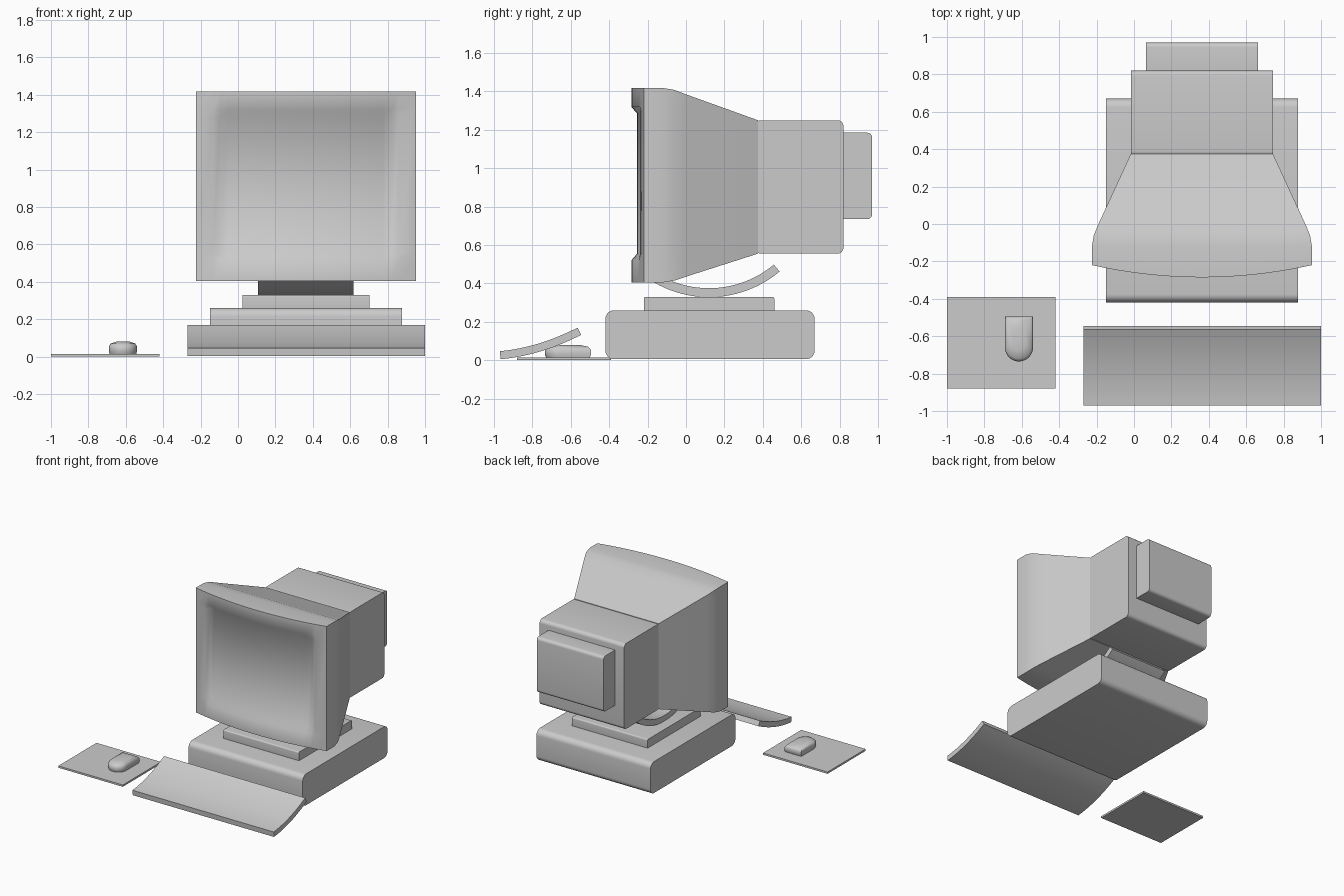
import bpy, bmesh, math
from mathutils import Vector

cube = bpy.data.objects.get("Cube")
if cube:
    bpy.data.objects.remove(cube, do_unlink=True)

CX = 0.363  # centre line of the computer

grey = bpy.data.materials.new("light grey plastic")
grey.use_nodes = True
COLOUR = (0.6, 0.6, 0.6, 1)
grey.diffuse_color = COLOUR
grey.node_tree.nodes["Principled BSDF"].inputs["Base Color"].default_value = COLOUR


def finish(name, bm, angle=50):
    bmesh.ops.recalc_face_normals(bm, faces=bm.faces)
    mesh = bpy.data.meshes.new(name)
    bm.to_mesh(mesh)
    bm.free()
    mesh.materials.append(grey)
    obj = bpy.data.objects.new(name, mesh)
    bpy.context.collection.objects.link(obj)
    bpy.ops.object.select_all(action="DESELECT")
    obj.select_set(True)
    bpy.context.view_layer.objects.active = obj
    bpy.ops.object.shade_smooth_by_angle(angle=math.radians(angle))
    return obj


def extrude_x(name, profile, x0, x1):
    """Sweep a closed (y, z) profile sideways."""
    bm = bmesh.new()
    face = bm.faces.new([bm.verts.new((x0, y, z)) for y, z in profile])
    new = bmesh.ops.extrude_face_region(bm, geom=[face], use_keep_orig=True)["geom"]
    bmesh.ops.translate(bm, vec=(x1 - x0, 0, 0),
                        verts=[v for v in new if isinstance(v, bmesh.types.BMVert)])
    return finish(name, bm)


def rounded_box(name, half, y0, y1, z0, z1, r):
    """Box whose sideways edges are rounded."""
    pts = []
    corners = [(y1 - r, z1 - r), (y0 + r, z1 - r), (y0 + r, z0 + r), (y1 - r, z0 + r)]
    for i, (y, z) in enumerate(corners):
        for k in range(7):
            a = math.pi / 2 * (i + k / 6)
            pts.append((y + r * math.cos(a), z + r * math.sin(a)))
    return extrude_x(name, pts, CX - half, CX + half)


# System unit, stand and rear housings
rounded_box("system_unit", 0.513, -0.42, 0.67, 0.005, 0.26, 0.045)
rounded_box("stand_plate", 0.34, -0.22, 0.46, 0.25, 0.33, 0.01)
rounded_box("monitor_rear_box", 0.38, 0.36, 0.82, 0.555, 1.25, 0.03)
rounded_box("monitor_rear_cap", 0.30, 0.78, 0.97, 0.735, 1.185, 0.025)

# Curved tilt cradle under the monitor
arc = [math.radians(-126 + 76 * k / 24) for k in range(25)]
cradle = [(0.12 + 0.572 * math.cos(a), 0.90 + 0.572 * math.sin(a)) for a in arc]
cradle += [(0.12 + 0.525 * math.cos(a), 0.90 + 0.525 * math.sin(a)) for a in reversed(arc)]
extrude_x("tilt_cradle", cradle, CX - 0.255, CX + 0.255)

# Monitor shell: bowed front with a sunken screen, then a tapering body
HALF, SCREEN, BEVEL = 0.588, 0.458, 0.495
xs = [-HALF, -BEVEL] + [SCREEN * (k / 10 - 1) for k in range(21)] + [BEVEL, HALF]
zs = [0.405, 0.52, 0.555, 1.285, 1.32, 1.418]
bm = bmesh.new()
grid = []
for z in zs:
    row = []
    for x in xs:
        y = -0.285 + 0.065 * (x / HALF) ** 2
        if abs(x) < SCREEN + 0.01 and 0.54 < z < 1.3:
            y += 0.03
        row.append(bm.verts.new((CX + x, y, z)))
    grid.append(row)
for low, high in zip(grid, grid[1:]):
    for i in range(len(xs) - 1):
        bm.faces.new((low[i], low[i + 1], high[i + 1], high[i]))

# each ring: depth, half width, bottom, top
rings = [(-0.12, HALF, 0.405, 1.418), (-0.06, 0.578, 0.415, 1.408),
         (0.0, 0.553, 0.435, 1.385), (0.375, 0.38, 0.555, 1.25)]
edges = [e for e in bm.edges if e.is_boundary]
half, bottom, top = HALF, zs[0], zs[-1]
for depth, new_half, new_bottom, new_top in rings:
    new = bmesh.ops.extrude_edge_only(bm, edges=edges)["geom"]
    edges = [g for g in new if isinstance(g, bmesh.types.BMEdge)]
    for v in (g for g in new if isinstance(g, bmesh.types.BMVert)):
        v.co.x = CX + (v.co.x - CX) * new_half / half
        v.co.y = depth
        v.co.z = new_bottom + (v.co.z - bottom) * (new_top - new_bottom) / (top - bottom)
    edges = [e for e in edges if e.is_boundary]
    half, bottom, top = new_half, new_bottom, new_top
bmesh.ops.edgeloop_fill(bm, edges=edges)
finish("monitor_shell", bm)

# Keyboard: a curved slab rising towards the back
under, over = [], []
for k in range(17):
    t = 0.42 * k / 16
    p = Vector((-0.966 + t, 0.005 + 0.093 * t + 0.5 * t * t))
    n = Vector((-(0.093 + t), 1)).normalized()
    under.append(tuple(p))
    over.append(tuple(p + n * 0.042))
extrude_x("keyboard", under + over[::-1], CX - 0.633, CX + 0.637)

# Mouse mat
bm = bmesh.new()
bmesh.ops.create_cube(bm, size=1)
for v in bm.verts:
    v.co = (-0.71 + v.co.x * 0.58, -0.635 + v.co.y * 0.49, 0.0075 + v.co.z * 0.015)
finish("mouse_mat", bm)

# Mouse: round nose at the front, square back, domed top
outline = [(0.075, 0.12), (-0.075, 0.12)]
for k in range(17):
    a = math.pi * (1 + k / 16)
    outline.append((0.075 * math.cos(a), -0.045 + 0.075 * math.sin(a)))
bm = bmesh.new()
loops = []
for scale, z in [(0.95, 0.014), (1, 0.03), (1, 0.055), (0.88, 0.07), (0.5, 0.08)]:
    loops.append([bm.verts.new((-0.615 + x * scale, -0.615 + y * scale, z))
                  for x, y in outline])
count = len(outline)
for a, b in zip(loops, loops[1:]):
    for i in range(count):
        j = (i + 1) % count
        bm.faces.new((a[i], a[j], b[j], b[i]))
bm.faces.new(loops[0])
bm.faces.new(loops[-1])
finish("mouse", bm)
